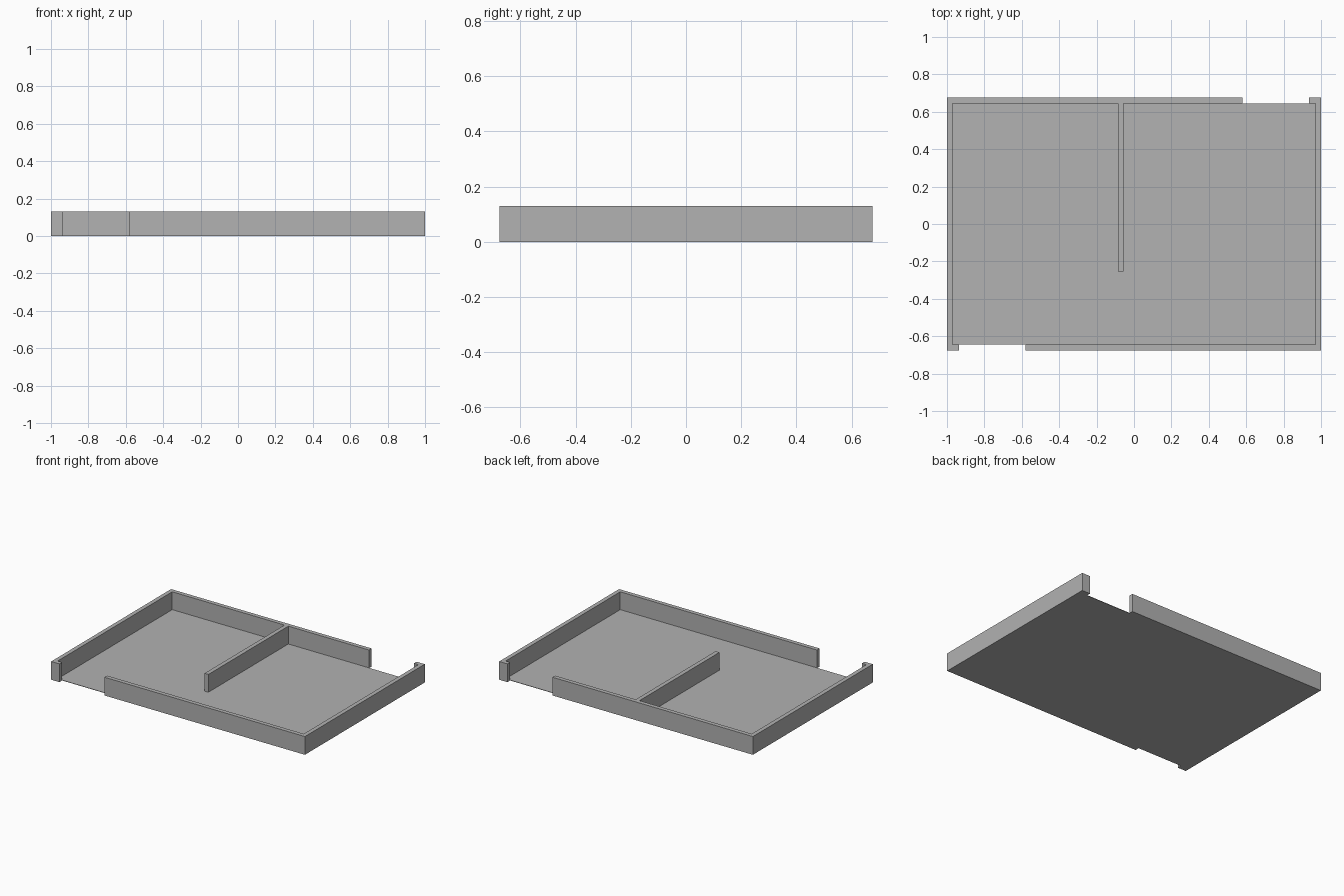
import bpy
import bmesh

if "Cube" in bpy.data.objects:
    bpy.data.objects.remove(bpy.data.objects["Cube"])

# Main dimensions
W, D, H, T = 1.0, 0.675, 0.13, 0.03     # half width, half depth, height, wall thickness
IX, IY = W - T, D - T                   # inner faces of the walls
DOOR_A, DOOR_B = 0.58, 0.935            # doorway limits along x
PART_L, PART_R, PART_END = -0.085, -0.055, -0.255   # partition wall

grey = bpy.data.materials.new("plain grey")
grey.diffuse_color = (0.445, 0.445, 0.445, 1)
grey.use_nodes = True
grey.node_tree.nodes["Principled BSDF"].inputs["Base Color"].default_value = grey.diffuse_color


def slab(name, outline, height):
    """Flat outline on the ground, raised to a height (0 keeps a sheet)."""
    bm = bmesh.new()
    face = bm.faces.new([bm.verts.new((x, y, 0)) for x, y in outline])
    if height:
        top = bmesh.ops.extrude_face_region(bm, geom=[face], use_keep_orig=True)["geom"]
        for v in top:
            if isinstance(v, bmesh.types.BMVert):
                v.co.z = height
        bmesh.ops.recalc_face_normals(bm, faces=bm.faces[:])
    mesh = bpy.data.meshes.new(name)
    bm.to_mesh(mesh)
    bm.free()
    mesh.materials.append(grey)
    obj = bpy.data.objects.new(name, mesh)
    bpy.context.collection.objects.link(obj)
    return obj


# Hooked wall run: long wall, side wall and the short return beside the doorway
outer = [(DOOR_A, IY), (DOOR_A, D), (-W, D), (-W, -D), (-DOOR_B, -D), (-DOOR_B, -IY)]
inner = [(-IX, -IY), (-IX, IY)]
partition = [(PART_L, IY), (PART_L, PART_END), (PART_R, PART_END), (PART_R, IY)]

# Back and left walls carry the partition; front and right walls are the half-turn copy
slab("back_left_walls_with_partition", outer + inner + partition, H)
slab("front_right_walls", [(-x, -y) for x, y in outer + inner], H)

# Thin floor sheet between the walls
slab("floor", [(-IX, -IY), (IX, -IY), (IX, IY), (-IX, IY)], 0.003)
